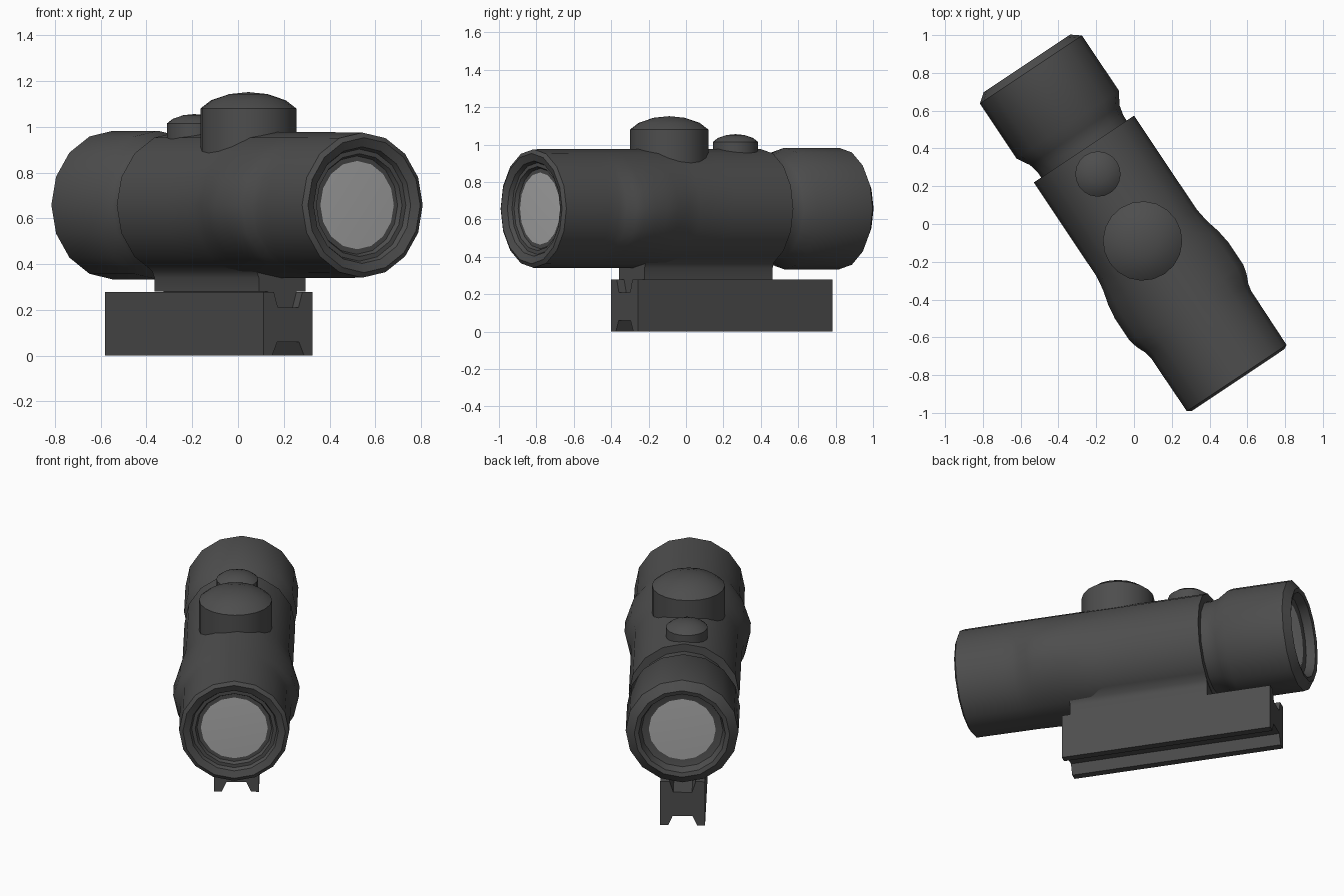
import bpy, bmesh, math
from mathutils import Matrix

if "Cube" in bpy.data.objects:
    bpy.data.objects.remove(bpy.data.objects["Cube"])

TURN = Matrix.Rotation(math.radians(33.7), 4, 'Z')   # whole sight is turned in plan
AXIS_Z = 0.658


def material(name, v):
    m = bpy.data.materials.new(name)
    m.diffuse_color = (v, v, v, 1)
    m.use_nodes = True
    m.node_tree.nodes["Principled BSDF"].inputs["Base Color"].default_value = m.diffuse_color
    return m


DARK = material("dark_metal", 0.075)
GLASS = material("lens_grey", 0.42)


def finish(bm, name, mat, angle=35):
    bmesh.ops.remove_doubles(bm, verts=bm.verts, dist=1e-5)
    bmesh.ops.recalc_face_normals(bm, faces=bm.faces)
    bm.transform(TURN)
    me = bpy.data.meshes.new(name)
    bm.to_mesh(me)
    bm.free()
    ob = bpy.data.objects.new(name, me)
    bpy.context.collection.objects.link(ob)
    me.materials.append(mat)
    bpy.ops.object.select_all(action='DESELECT')
    ob.select_set(True)
    bpy.context.view_layer.objects.active = ob
    bpy.ops.object.shade_smooth_by_angle(angle=math.radians(angle))
    return ob


def lathe(profile, n, place):
    """Revolve (radius, height) pairs; place(r, angle, h) gives the position."""
    bm = bmesh.new()
    rings = [[bm.verts.new(place(r, 2 * math.pi * i / n, h)) for i in range(n)]
             if r > 0 else [bm.verts.new(place(0, 0, h))] for r, h in profile]
    for a, b in zip(rings, rings[1:]):
        for i in range(n):
            j = (i + 1) % n
            quad = [a[i % len(a)], a[j % len(a)], b[j % len(b)], b[i % len(b)]]
            bm.faces.new(list(dict.fromkeys(quad)))
    return bm


def along(r, t, y):
    return (r * math.cos(t), y, AXIS_Z + r * math.sin(t))


def smoothstep(a, b, v):
    v = max(0, min(1, (v - a) / (b - a)))
    return v * v * (3 - 2 * v)


def along_bulged(r, t, y):
    # cheeks swell on both sides of the tube, slightly below the middle
    x, y, z = along(r, t, y)
    swell = smoothstep(-0.12, -0.36, y) * smoothstep(-0.64, -0.5, y)
    if r > 0.3:
        side = max(0, 1 - ((z - 0.6) / 0.3) ** 2)
        x *= 1 + 0.14 * swell * side
    return (x, y, z)


def prism(outline, y0, y1, name):
    """Extrude a half outline, mirrored about x = 0, from y0 to y1."""
    pts = outline + [(-x, z) for x, z in reversed(outline)]
    bm = bmesh.new()
    f = bm.faces.new([bm.verts.new((x, y0, z)) for x, z in pts])
    ext = bmesh.ops.extrude_face_region(bm, geom=[f])
    bmesh.ops.translate(bm, vec=(0, y1 - y0, 0),
                        verts=[v for v in ext['geom'] if isinstance(v, bmesh.types.BMVert)])
    return finish(bm, name, DARK)


# main tube with recessed front mouth and swollen cheeks
stations = [-0.7, -0.64, -0.6, -0.55, -0.5, -0.43, -0.36, -0.28, -0.2, -0.12, 0.1]
tube = [(0, -0.92), (0.195, -0.935), (0.215, -0.935), (0.225, -0.955), (0.245, -0.955),
        (0.255, -0.978), (0.295, -0.993), (0.317, -0.98)]
tube += [(0.319, y) for y in stations] + [(0.319, 0.477), (0, 0.477)]
finish(lathe(tube, 16, along_bulged), "main_tube", DARK)

# neck groove and rear cap
cap = [(0, 0.45), (0.272, 0.45), (0.272, 0.51), (0.285, 0.565), (0.325, 0.632),
       (0.325, 0.983), (0.275, 1.022), (0.25, 1.015), (0.235, 0.965), (0.195, 0.955), (0, 0.955)]
finish(lathe(cap, 16, along), "rear_cap", DARK)

# lenses, very slightly domed
for name, y, out in (("front_lens", -0.938, -1), ("rear_lens", 0.958, 1)):
    disc = [(0.193, y), (0, y + 0.006 * out)]
    finish(lathe(disc, 16, along), name, GLASS)


# domed adjustment knobs on top
def knob(name, y, r, side, top, n):
    d = top - side
    prof = [(0, 0.86), (r, 0.86), (r, side), (0.78 * r, side + 0.5 * d),
            (0.4 * r, side + 0.88 * d), (0, top)]
    place = lambda q, t, h: (-0.012 + q * math.cos(t), y + q * math.sin(t), h)
    finish(lathe(prof, n, place), name, DARK, 40)


knob("large_knob", -0.10, 0.21, 1.08, 1.152, 20)
knob("small_knob", 0.326, 0.12, 1.015, 1.056, 20)

# pedestal flaring up into the tube, with a tongue in the rail channel
prism([(0.054, 0.21), (0.075, 0.28), (0.122, 0.28), (0.122, 0.34), (0.135, 0.37),
       (0.17, 0.395), (0.23, 0.44), (0.24, 0.5)], -0.348, 0.475, "pedestal")

# mounting rail with channels above and below
prism([(0.057, 0.06), (0.084, 0), (0.129, 0), (0.129, 0.278), (0.075, 0.278), (0.054, 0.21)],
      -0.395, 0.855, "mount_rail")
